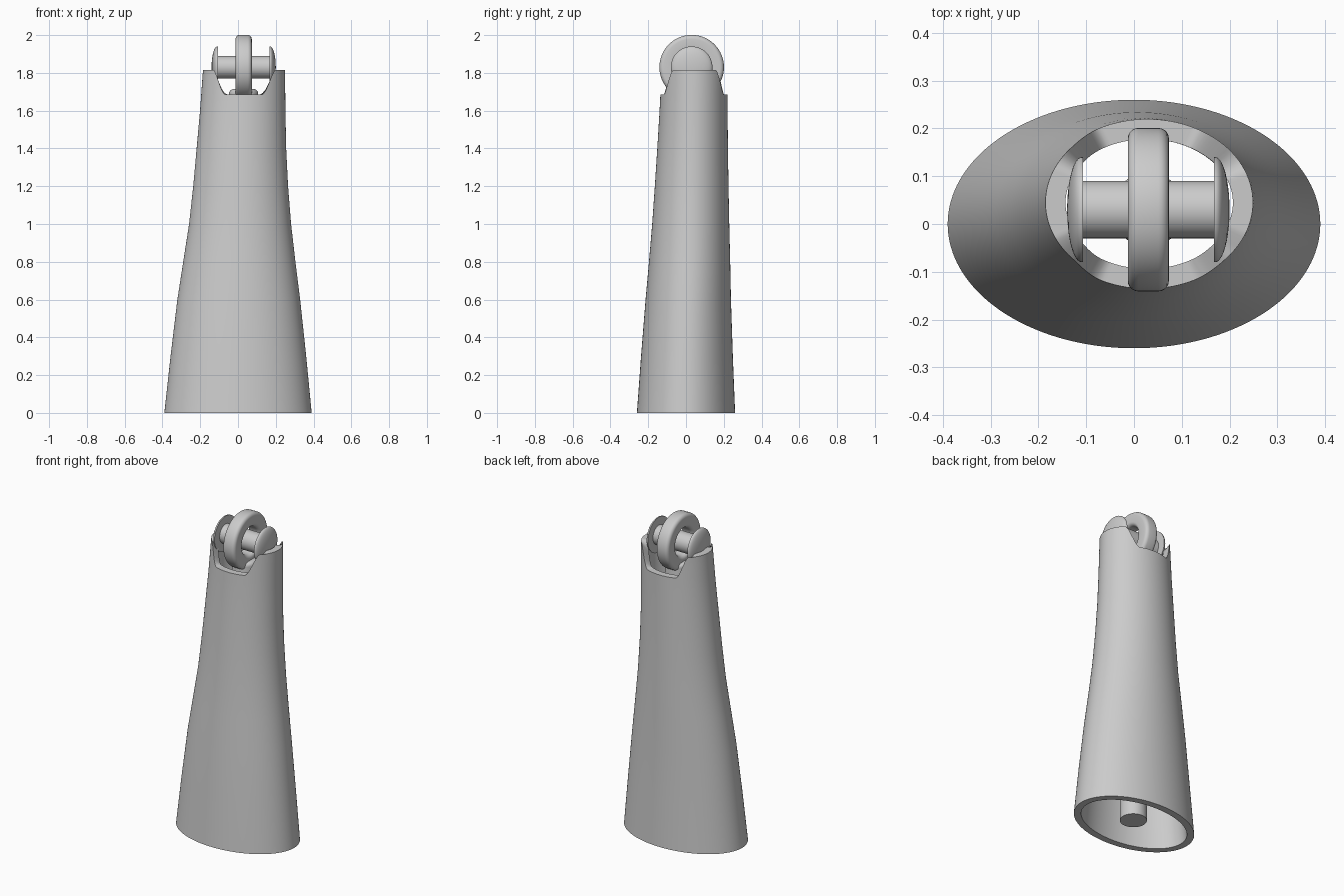
import bpy, bmesh, math
from mathutils import Matrix

if "Cube" in bpy.data.objects:
    bpy.data.objects.remove(bpy.data.objects["Cube"])

grey = bpy.data.materials.new("plain grey")
grey.diffuse_color = (0.6, 0.6, 0.6, 1)
grey.use_nodes = True
grey.node_tree.nodes["Principled BSDF"].inputs["Base Color"].default_value = grey.diffuse_color
CX, CY, CZ = 0.03, 0.03, 1.83      # centre of the axle


def finish(bm, name, angle=35):
    bmesh.ops.recalc_face_normals(bm, faces=bm.faces)
    me = bpy.data.meshes.new(name)
    bm.to_mesh(me)
    bm.free()
    ob = bpy.data.objects.new(name, me)
    bpy.context.collection.objects.link(ob)
    me.materials.append(grey)
    bpy.ops.object.select_all(action='DESELECT')
    ob.select_set(True)
    bpy.context.view_layer.objects.active = ob
    bpy.ops.object.shade_smooth_by_angle(angle=math.radians(angle))
    return ob


def lathe(name, profile, matrix, closed=False, n=64):
    """Spin (radius, height) points about z, then place with matrix."""
    bm = bmesh.new()
    rings = []
    for r, h in profile:
        if r == 0:
            rings.append([bm.verts.new((0, 0, h))] * n)
        else:
            rings.append([bm.verts.new((r * math.cos(2 * math.pi * i / n),
                                        r * math.sin(2 * math.pi * i / n), h)) for i in range(n)])
    pairs = list(zip(rings, rings[1:])) + ([(rings[-1], rings[0])] if closed else [])
    for a, b in pairs:
        for i in range(n):
            j = (i + 1) % n
            bm.faces.new(list(dict.fromkeys((a[i], a[j], b[j], b[i]))))
    bm.transform(matrix)
    return finish(bm, name)


# Tapered oval shell: height, centre x, centre y, radius x, radius y
ROWS = [(0, 0, 0, .39, .26), (.3, .002, .005, .359, .243), (.6, .004, .012, .325, .226),
        (.8, .007, .019, .297, .215), (1.0, .011, .025, .270, .204), (1.2, .014, .030, .251, .195),
        (1.4, .018, .035, .237, .187), (1.6, .025, .040, .226, .180), (1.82, .032, .045, .217, .174)]
WALL = 0.042
N = 160


def section(z):
    for a, b in zip(ROWS, ROWS[1:]):
        if z <= b[0]:
            t = (z - a[0]) / (b[0] - a[0])
            return [p + (q - p) * t for p, q in zip(a, b)][1:]
    return ROWS[-1][1:]


def point(a, z, inset):
    cx, cy, rx, ry = section(z)
    return cx + (rx - inset) * math.cos(a), cy + (ry - inset) * math.sin(a), z


def rim_height(x):
    """Low front and back notches, rising to a tab on each side."""
    t = min(1, max(0, (abs(x - 0.032) - 0.095) / 0.068))
    return 1.685 + 0.13 * (0.35 * t * t + 0.65 * t * t * (3 - 2 * t))


bm = bmesh.new()
cols = []
for i in range(N):
    a = 2 * math.pi * i / N
    col = []
    for inset in (0, WALL):
        zt = rim_height(point(a, 1.75, inset)[0])
        heights = [r[0] for r in ROWS[:-1]] + [1.6 + (zt - 1.6) * k / 3 for k in (1, 2, 3)]
        side = [bm.verts.new(point(a, z, inset)) for z in heights]
        col += side if inset == 0 else side[::-1]
    cols.append(col)
for i in range(N):
    a, b = cols[i], cols[(i + 1) % N]
    for k in range(len(a)):
        m = (k + 1) % len(a)
        bm.faces.new((a[k], b[k], b[m], a[m]))
finish(bm, "tapered_shell", 40)

# Parts turned about the x axis
along_x = Matrix.Translation((CX, CY, CZ)) @ Matrix.Rotation(math.pi / 2, 4, 'Y')
lathe("axle", [(0, -.14), (.06, -.14), (.06, .14), (0, .14)], along_x)

# Eye ring with rounded outer and inner edges
outer, inner, half, bev = 0.171, 0.085, 0.043, 0.022
ring = []
for cr, ch, start in ((outer - bev, half - bev, 0), (inner + bev, half - bev, 90),
                      (inner + bev, bev - half, 180), (outer - bev, bev - half, 270)):
    for k in range(6):
        t = math.radians(start + 18 * k)
        ring.append((cr + bev * math.cos(t), ch + bev * math.sin(t)))
lathe("eye_ring", ring, along_x, closed=True)

# Domed axle heads, one per end
for name, s in (("left_axle_head", -1), ("right_axle_head", 1)):
    dome = [(0, s * .137), (.11, s * .137)]
    dome += [(.11 * math.cos(t), s * (.140 + .030 * math.sin(t)))
             for t in [math.pi / 2 * k / 10 for k in range(10)]] + [(0, s * .170)]
    lathe(name, dome, along_x)

# Centre rod with a rounded top that carries the eye ring
rod = [(0, 0), (.077, 0), (.077, 1.69)]
rod += [(.052 + .025 * math.cos(t), 1.69 + .025 * math.sin(t))
        for t in [math.pi / 2 * k / 6 for k in range(1, 7)]] + [(0, 1.715)]
lathe("centre_rod", rod, Matrix.Translation((CX, CY, 0)))
